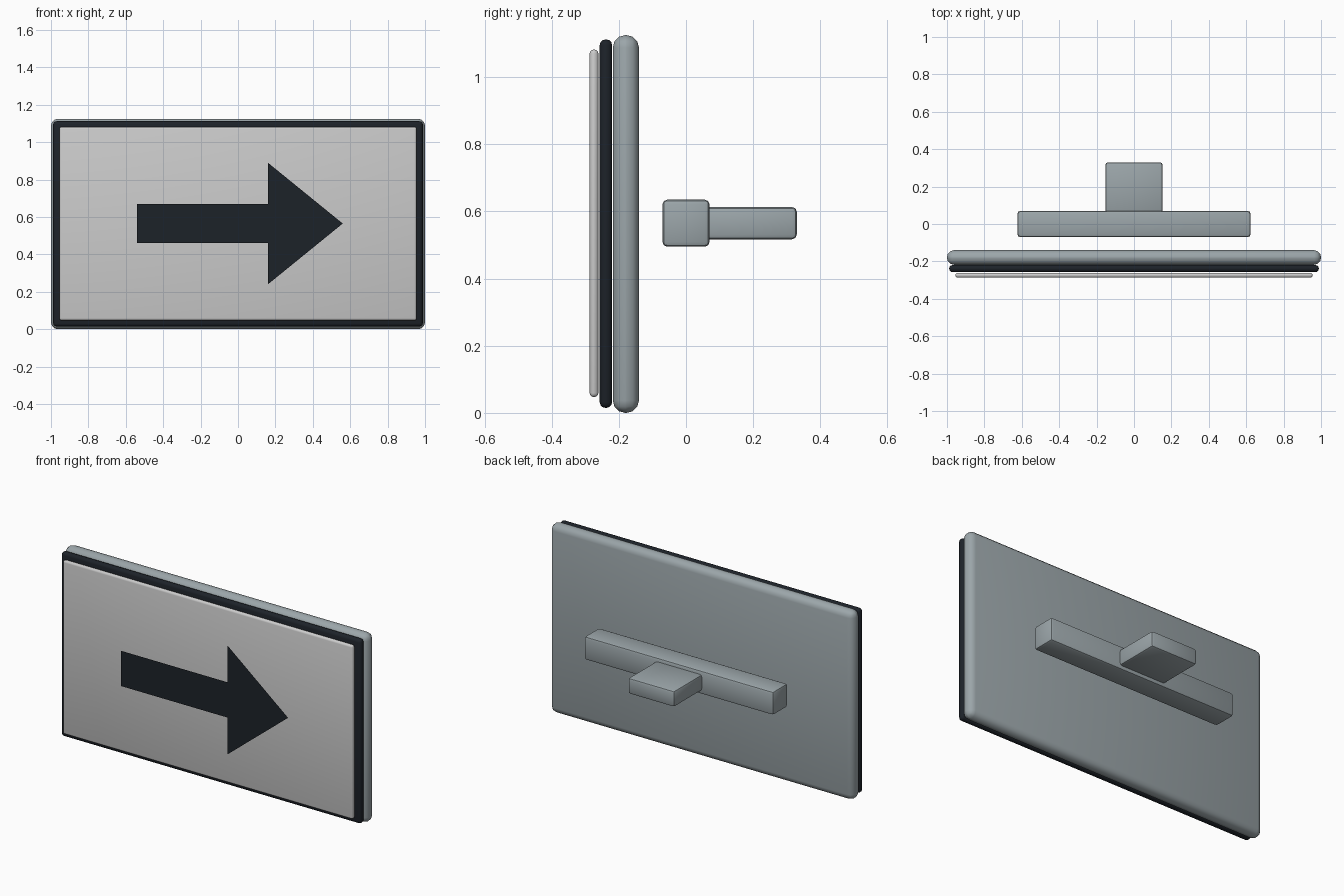
import bpy

if "Cube" in bpy.data.objects:
    bpy.data.objects.remove(bpy.data.objects["Cube"])


def material(name, rgb):
    m = bpy.data.materials.new(name)
    m.diffuse_color = (*rgb, 1)
    m.use_nodes = True
    m.node_tree.nodes["Principled BSDF"].inputs["Base Color"].default_value = m.diffuse_color
    return m


steel = material("steel", (0.33, 0.38, 0.40))
black = material("black", (0.012, 0.016, 0.022))
face_grey = material("face_grey", (0.55, 0.55, 0.54))


def box(name, lo, hi, bevel, segments, mat):
    """Rounded box between two corners."""
    bpy.ops.mesh.primitive_cube_add(
        size=1, location=[(a + b) / 2 for a, b in zip(lo, hi)])
    o = bpy.context.object
    o.name = name
    o.scale = [b - a for a, b in zip(lo, hi)]
    bpy.ops.object.transform_apply(location=False, rotation=False, scale=True)
    mod = o.modifiers.new("bevel", 'BEVEL')
    mod.width = bevel
    mod.segments = segments
    bpy.ops.object.modifier_apply(modifier=mod.name)
    bpy.ops.object.shade_smooth_by_angle()
    o.data.materials.append(mat)
    return o


# Layered sign: backing plate, dark border, light face
box("back_plate", (-1, -0.218, 0), (1, -0.14, 1.125), 0.037, 3, steel)
box("border_panel", (-0.988, -0.257, 0.015), (0.988, -0.22, 1.112), 0.017, 3, black)
box("face_panel", (-0.955, -0.287, 0.047), (0.955, -0.261, 1.082), 0.012, 3, face_grey)

# Mounting bracket behind the sign
box("bracket_bar", (-0.623, -0.07, 0.495), (0.623, 0.07, 0.635), 0.014, 2, steel)
box("bracket_stub", (-0.153, 0.05, 0.517), (0.153, 0.33, 0.613), 0.014, 2, steel)

# Flat arrow floating in front of the face
profile = [(-0.54, 0.46), (0.16, 0.46), (0.16, 0.24), (0.56, 0.565),
           (0.16, 0.89), (0.16, 0.67), (-0.54, 0.67)]
mesh = bpy.data.meshes.new("arrow")
mesh.from_pydata([(x, -0.329, z) for x, z in profile], [], [range(len(profile))])
mesh.materials.append(black)
arrow = bpy.data.objects.new("arrow", mesh)
bpy.context.collection.objects.link(arrow)
